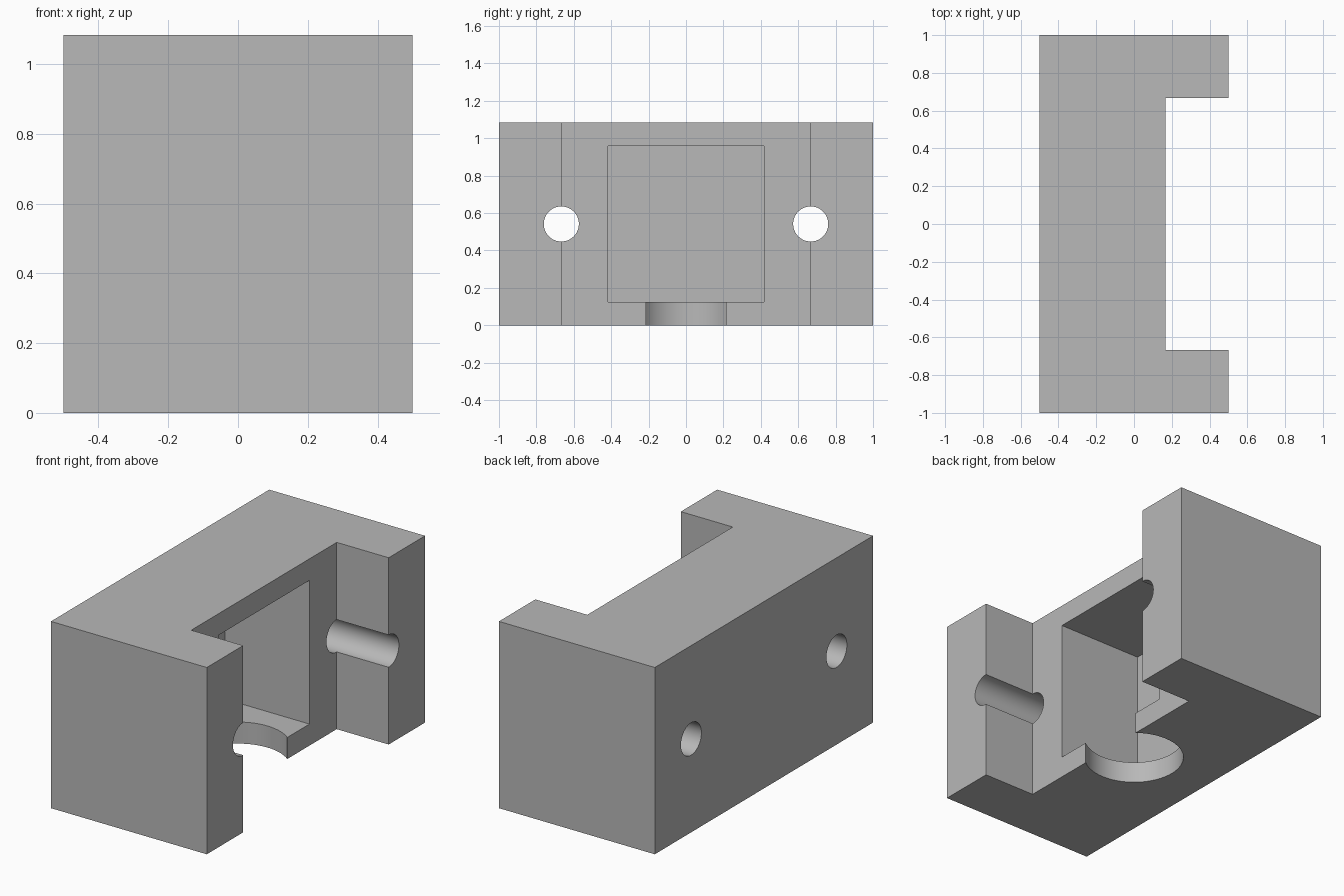
import bpy, bmesh, math

if "Cube" in bpy.data.objects:
    bpy.data.objects.remove(bpy.data.objects["Cube"], do_unlink=True)

U = 1 / 24                 # one design unit
HEIGHT = 26 * U
FACE_X = 4 * U             # recessed front of the body, between the arms
ARM_Y = 16 * U             # inner side of each arm

grey = bpy.data.materials.new("plain grey")
grey.use_nodes = True
colour = (0.48, 0.48, 0.48, 1)
grey.diffuse_color = colour
grey.node_tree.nodes["Principled BSDF"].inputs["Base Color"].default_value = colour


def add_object(name, bm):
    bmesh.ops.recalc_face_normals(bm, faces=bm.faces)
    mesh = bpy.data.meshes.new(name)
    bm.to_mesh(mesh)
    bm.free()
    mesh.materials.append(grey)
    obj = bpy.data.objects.new(name, mesh)
    bpy.context.collection.objects.link(obj)
    return obj


def cylinder(name, radius, depth, location, rotation=(0, 0, 0)):
    bm = bmesh.new()
    bmesh.ops.create_cone(bm, cap_ends=True, segments=64, radius1=radius,
                          radius2=radius, depth=depth)
    obj = add_object(name, bm)
    obj.location, obj.rotation_euler = location, rotation
    return obj


def box(name, low, high):
    bm = bmesh.new()
    bmesh.ops.create_cube(bm, size=1)
    for v in bm.verts:
        v.co = [(a + b) / 2 + c * (b - a) for a, b, c in zip(low, high, v.co)]
    return add_object(name, bm)


# C-shaped block extruded upward
half = [(-0.5, -1), (0.5, -1), (0.5, -ARM_Y), (FACE_X, -ARM_Y)]
outline = half + [(x, -y) for x, y in reversed(half)]
bm = bmesh.new()
base = bm.faces.new([bm.verts.new((x, y, 0)) for x, y in outline])
top = bmesh.ops.extrude_face_region(bm, geom=[base])["geom"]
bmesh.ops.translate(bm, vec=(0, 0, HEIGHT),
                    verts=[g for g in top if isinstance(g, bmesh.types.BMVert)])
block = add_object("mounting_block", bm)

# Square pocket, round floor opening and two screw holes
cutters = [
    box("pocket_cutter", (-9 * U, -10 * U, 3 * U), (0.3, 10 * U, 23 * U)),
    cylinder("floor_opening_cutter", 6.5 * U, 0.4, (0, 0, 0)),
]
for side, label in ((1, "back"), (-1, "front")):
    cutters.append(cylinder(label + "_screw_hole_cutter", 2.25 * U, 1.4,
                            (0, side * ARM_Y, HEIGHT / 2), (0, math.pi / 2, 0)))

bpy.ops.object.select_all(action='DESELECT')
block.select_set(True)
bpy.context.view_layer.objects.active = block
for cutter in cutters:
    cutter.hide_render = True
    mod = block.modifiers.new(cutter.name, 'BOOLEAN')
    mod.operation, mod.solver, mod.object = 'DIFFERENCE', 'EXACT', cutter
    bpy.ops.object.modifier_apply(modifier=mod.name)
for cutter in cutters:
    bpy.data.objects.remove(cutter, do_unlink=True)

bpy.ops.object.shade_smooth_by_angle(angle=math.radians(30))
